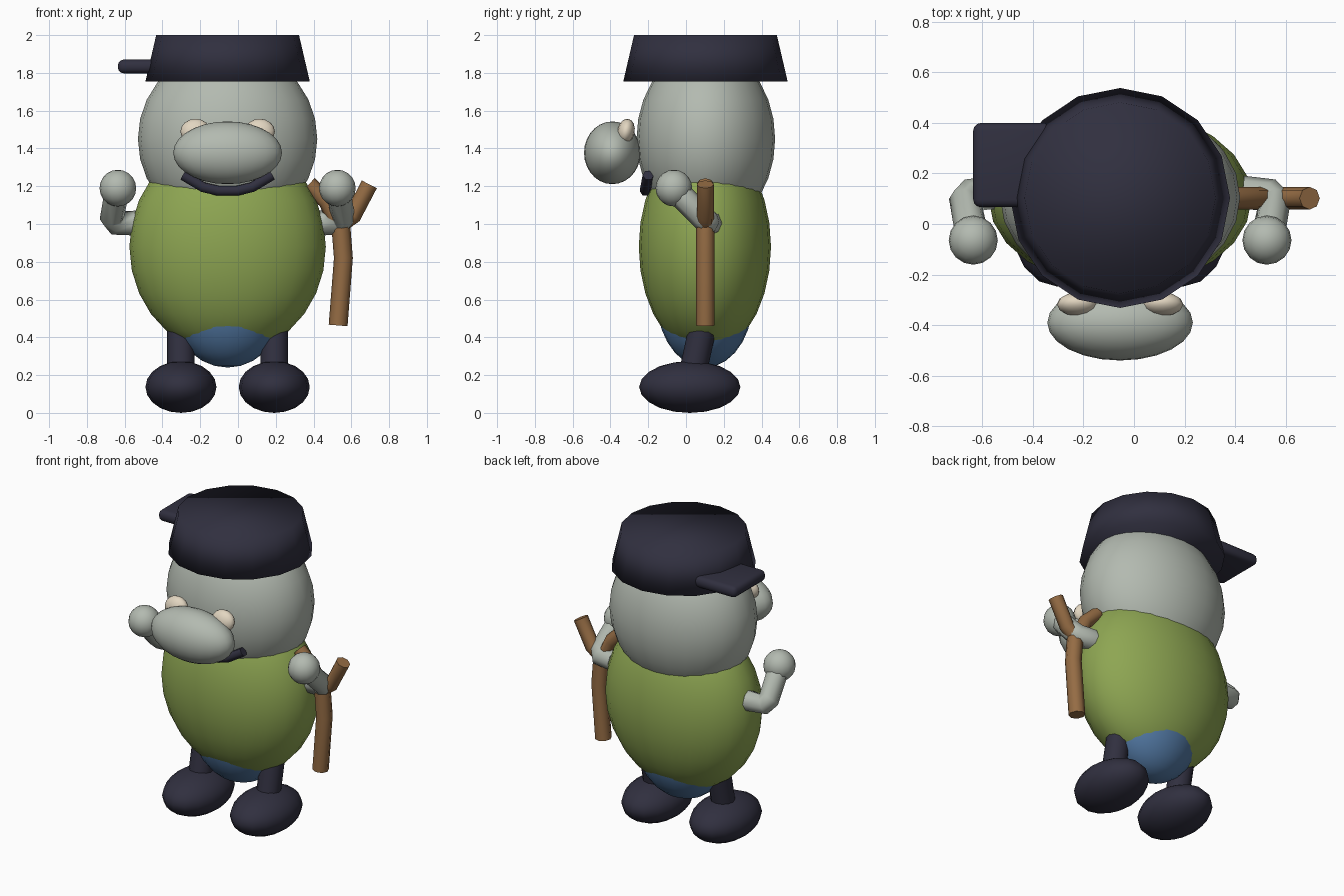
import bpy, bmesh, math
from mathutils import Vector

if "Cube" in bpy.data.objects:
    bpy.data.objects.remove(bpy.data.objects["Cube"])

CX, CY = -0.055, 0.10   # axis of the figure


def material(name, rgb):
    m = bpy.data.materials.new(name)
    m.diffuse_color = (*rgb, 1)
    m.use_nodes = True
    m.node_tree.nodes["Principled BSDF"].inputs["Base Color"].default_value = m.diffuse_color
    return m


GREY = material("stone grey", (0.45, 0.49, 0.435))
GREEN = material("moss green", (0.27, 0.38, 0.085))
NAVY = material("dark navy", (0.030, 0.029, 0.050))
BLUE = material("denim blue", (0.085, 0.19, 0.37))
BROWN = material("wood brown", (0.30, 0.15, 0.058))
CREAM = material("cream", (0.76, 0.67, 0.53))


def finish(name, bm, mat, smooth=True):
    me = bpy.data.meshes.new(name)
    bm.normal_update()
    bm.to_mesh(me)
    bm.free()
    for p in me.polygons:
        p.use_smooth = smooth
    me.materials.append(mat)
    ob = bpy.data.objects.new(name, me)
    bpy.context.collection.objects.link(ob)
    return ob


def ellipsoid(name, loc, radii, mat, segs=24, rings=14, tilt=0):
    bm = bmesh.new()
    bmesh.ops.create_uvsphere(bm, u_segments=segs, v_segments=rings, radius=1)
    ob = finish(name, bm, mat)
    ob.location, ob.scale, ob.rotation_euler = loc, radii, (tilt, 0, 0)
    return ob


def tube(name, points, radius, mat, res=2):
    cu = bpy.data.curves.new(name, 'CURVE')
    cu.dimensions = '3D'
    cu.bevel_depth, cu.bevel_resolution = radius, res
    cu.use_fill_caps = True
    sp = cu.splines.new('POLY')
    sp.points.add(len(points) - 1)
    for p, co in zip(sp.points, points):
        p.co = (*co, 1)
    sp.use_smooth = True
    cu.materials.append(mat)
    ob = bpy.data.objects.new(name, cu)
    bpy.context.collection.objects.link(ob)
    return ob


# Torso, trousers and head
ellipsoid("torso", (CX, CY, 0.88), (0.52, 0.35, 0.57), GREEN)
ellipsoid("trousers", (CX, CY, 0.60), (0.31, 0.255, 0.36), BLUE)
ellipsoid("head", (CX, CY + 0.005, 1.45), (0.475, 0.367, 0.48), GREY)

# Nose and smiling mouth
ellipsoid("nose", (CX, -0.39, 1.377), (0.288, 0.15, 0.166), GREY)
tube("mouth", [(CX + dx, y, z) for dx, y, z in (
    (-0.235, -0.200, 1.258), (-0.13, -0.212, 1.195), (-0.05, -0.215, 1.176),
    (0.05, -0.215, 1.176), (0.13, -0.212, 1.195), (0.235, -0.200, 1.258))],
    0.03, NAVY, 1)

# Mirrored parts: eyes, arms, hands, legs, shoes
for side, s in (("left", -1), ("right", 1)):
    ellipsoid(side + "_eye", (CX + s * 0.17, -0.318, 1.49),
              (0.08, 0.046, 0.068), CREAM, 12, 8, math.radians(-12))
    ellipsoid(side + "_hand", (CX + s * 0.581, -0.064, 1.19),
              (0.097, 0.097, 0.097), GREY, 16, 10)
    tube(side + "_arm", [(CX + s * 0.485, 0.125, 1.005), (CX + s * 0.59, 0.115, 1.005),
                         (CX + s * 0.612, 0.09, 1.035), (CX + s * 0.585, -0.05, 1.175)],
         0.066, GREY)
    tube(side + "_leg", [(CX + s * 0.247, 0.025, 0.16), (CX + s * 0.247, 0.12, 0.60)],
         0.073, NAVY, 4)
    ellipsoid(side + "_shoe", (CX + s * 0.247, 0.02, 0.137),
              (0.188, 0.268, 0.137), NAVY, 16, 10)

# Cap crown: tapered drum with its top closed
bm = bmesh.new()
bmesh.ops.create_cone(bm, cap_ends=True, segments=16, radius1=0.435, radius2=0.378, depth=0.245)
crown = finish("cap_crown", bm, NAVY)
crown.location = (CX, CY + 0.003, 1.8775)

# Cap peak: rounded plate pointing sideways
bm = bmesh.new()
bmesh.ops.create_cube(bm, size=1)
bmesh.ops.scale(bm, vec=Vector((0.31, 0.333, 0.072)), verts=bm.verts)
bmesh.ops.bevel(bm, geom=bm.edges[:], offset=0.03, segments=3, profile=0.5, affect='EDGES')
peak = finish("cap_peak", bm, NAVY)
peak.location = (-0.481, 0.233, 1.834)

# Slingshot: bent handle with two prongs
Y = 0.102
tube("slingshot_handle", [(0.53, Y, 0.463), (0.558, Y, 0.82), (0.542, Y, 1.02)], 0.05, BROWN)
tube("slingshot_inner_prong", [(0.545, Y, 0.96), (0.47, Y, 1.12), (0.375, Y, 1.21)], 0.045, BROWN)
tube("slingshot_outer_prong", [(0.53, Y, 0.99), (0.61, Y, 1.045), (0.695, Y, 1.21)], 0.045, BROWN)
